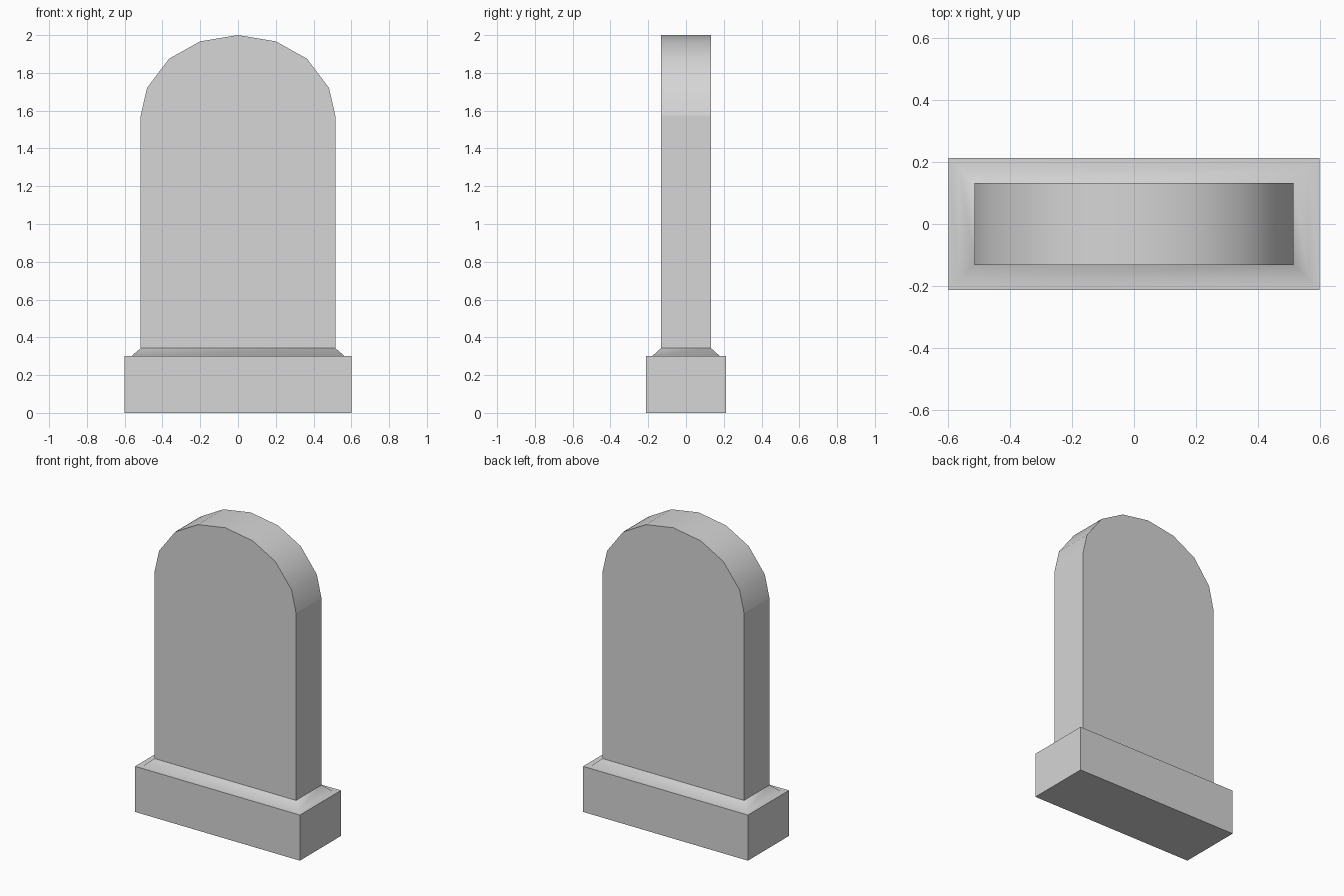
import bpy, bmesh, math

cube = bpy.data.objects.get("Cube")
if cube:
    bpy.data.objects.remove(cube, do_unlink=True)

stone = bpy.data.materials.new("pale_grey_stone")
stone.use_nodes = True
grey = (0.67, 0.67, 0.67, 1)
stone.diffuse_color = grey
stone.node_tree.nodes["Principled BSDF"].inputs["Base Color"].default_value = grey


def build(name, rings, crease_z=None):
    """Skin a stack of matching vertex rings and cap both ends."""
    bm = bmesh.new()
    loops = [[bm.verts.new(p) for p in ring] for ring in rings]
    n = len(loops[0])
    for a, b in zip(loops, loops[1:]):
        for i in range(n):
            j = (i + 1) % n
            bm.faces.new((a[i], a[j], b[j], b[i]))
    bm.faces.new(loops[0])
    bm.faces.new(loops[-1])
    bmesh.ops.recalc_face_normals(bm, faces=bm.faces)
    mesh = bpy.data.meshes.new(name)
    bm.to_mesh(mesh)
    bm.free()
    mesh.materials.append(stone)
    obj = bpy.data.objects.new(name, mesh)
    bpy.context.collection.objects.link(obj)
    bpy.ops.object.select_all(action='DESELECT')
    obj.select_set(True)
    bpy.context.view_layer.objects.active = obj
    bpy.ops.object.shade_smooth_by_angle(angle=math.radians(45))
    # Keep the spring line of the arch crisp
    if crease_z is not None:
        for e in mesh.edges:
            if all(abs(mesh.vertices[v].co.z - crease_z) < 1e-4 for v in e.vertices):
                e.use_edge_sharp = True
    return obj


def rect(x, y, z):
    return [(-x, -y, z), (x, -y, z), (x, y, z), (-x, y, z)]


# Plinth: block, narrow flat shelf, then a sloped collar up to the slab
build("plinth", [rect(0.6, 0.213, 0), rect(0.6, 0.213, 0.3),
                 rect(0.565, 0.18, 0.3), rect(0.515, 0.132, 0.343)])

# Upright slab with a faceted round top
SPRING = 1.575
half = [(0.515, 0.343), (0.515, SPRING), (0.482, 1.72), (0.365, 1.875), (0.2, 1.967)]
outline = half + [(0, 2.0)] + [(-x, z) for x, z in reversed(half)]
build("headstone_slab", [[(x, y, z) for x, z in outline] for y in (-0.132, 0.132)], SPRING)
